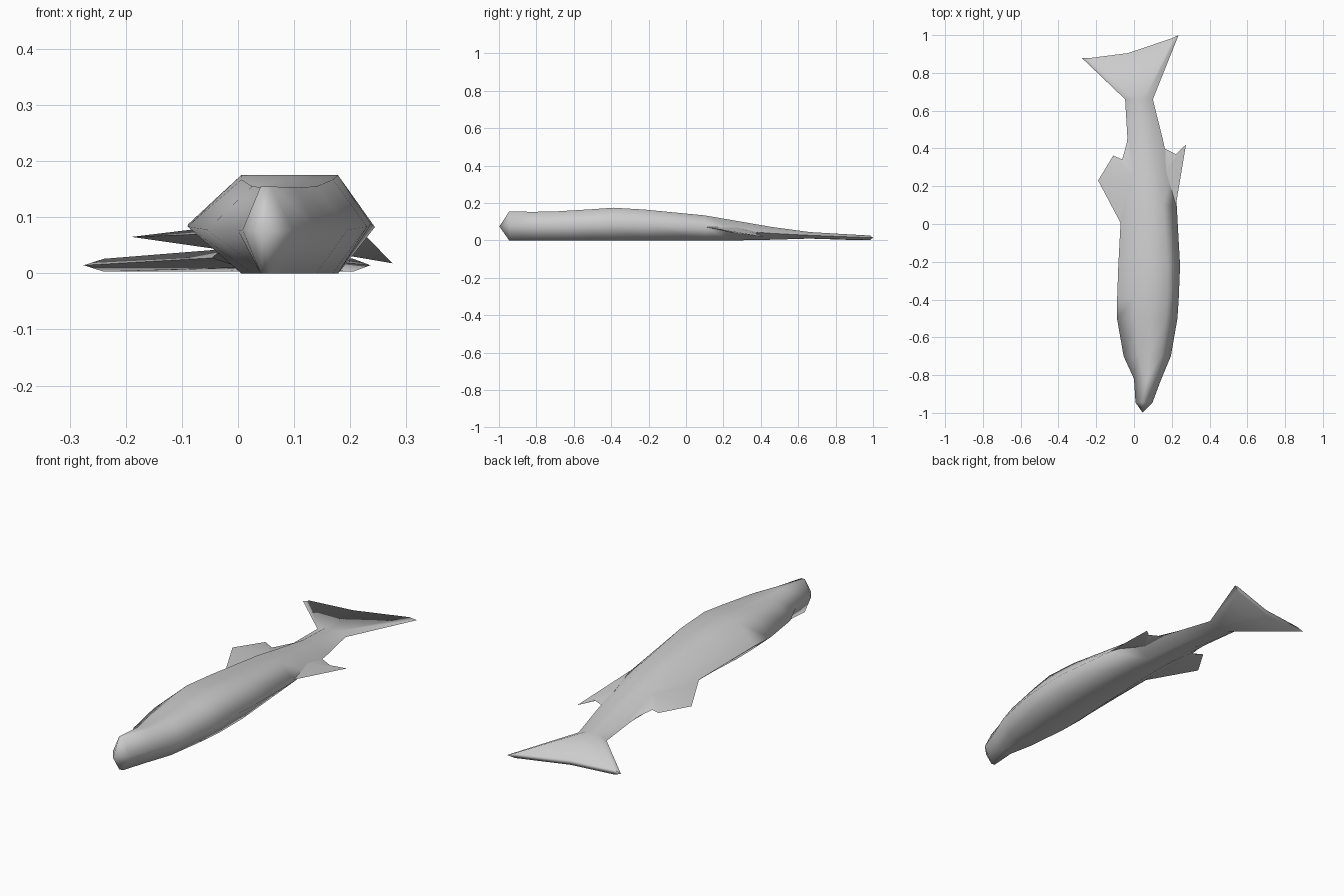
import bpy, bmesh, math
from mathutils import Vector

cube = bpy.data.objects.get("Cube")
if cube:
    bpy.data.objects.remove(cube, do_unlink=True)

grey = bpy.data.materials.new("plain_grey")
grey.use_nodes = True
colour = (0.6, 0.6, 0.6, 1)
grey.diffuse_color = colour
grey.node_tree.nodes["Principled BSDF"].inputs["Base Color"].default_value = colour


def finish(bm, name, angle):
    bmesh.ops.recalc_face_normals(bm, faces=bm.faces)
    mesh = bpy.data.meshes.new(name)
    bm.to_mesh(mesh)
    bm.free()
    mesh.materials.append(grey)
    obj = bpy.data.objects.new(name, mesh)
    bpy.context.collection.objects.link(obj)
    bpy.ops.object.select_all(action='DESELECT')
    obj.select_set(True)
    bpy.context.view_layer.objects.active = obj
    bpy.ops.object.shade_smooth_by_angle(angle=math.radians(angle))


def ring(bm, y, left, right, low, high, a, b):
    """Flattened hexagon with extra centre points above and below."""
    w, mid = right - left, (low + high) / 2
    xa, xb = left + a * w, left + b * w
    xm = (xa + xb) / 2
    pts = [(left, mid), (xa, high), (xm, high), (xb, high),
           (right, mid), (xb, low), (xm, low), (xa, low)]
    return [bm.verts.new((x, y, z)) for x, z in pts]


# Body: y, left, right, low, high, and where the flat side starts and ends
stations = [
    (-0.945, 0.008, 0.098, 0.0, 0.155, 0.36, 0.56),
    (-0.82, 0.000, 0.145, 0.0, 0.153, 0.34, 0.68),
    (-0.70, -0.055, 0.195, 0.0, 0.155, 0.32, 0.78),
    (-0.50, -0.090, 0.230, 0.0, 0.167, 0.30, 0.81),
    (-0.39, -0.089, 0.237, 0.0, 0.175, 0.29, 0.82),
    (-0.22, -0.083, 0.244, 0.0, 0.165, 0.30, 0.80),
    (0.10, -0.066, 0.226, 0.0, 0.134, 0.32, 0.75),
    (0.25, -0.052, 0.196, 0.0, 0.108, 0.32, 0.72),
    (0.46, -0.035, 0.150, 0.004, 0.072, 0.32, 0.70),
    (0.66, -0.047, 0.100, 0.010, 0.045, 0.30, 0.70),
]
bm = bmesh.new()
rings = [ring(bm, *s) for s in stations]

# Tail: a flared ring whose trailing edge is swept and notched
tail = ring(bm, 0.9, -0.275, 0.236, 0.003, 0.026, 0.07, 0.94)
for v in tail:
    if v in (tail[2], tail[6]):
        v.co.x, v.co.y = -0.03, 0.905
    elif v.co.x < 0:
        v.co.y = 0.878
    else:
        v.co.y = 1.0 if v is tail[4] else 0.985
rings.append(tail)

for r, s in zip(rings, rings[1:]):
    for i in range(8):
        j = (i + 1) % 8
        bm.faces.new((r[i], r[j], s[j], s[i]))
bm.faces.new([tail[i] for i in (0, 1, 2, 6, 7)])
bm.faces.new([tail[i] for i in (2, 3, 4, 5, 6)])

# Snout tip
tip = bm.verts.new((0.045, -0.998, 0.075))
for i in range(8):
    bm.faces.new((rings[0][i], rings[0][(i + 1) % 8], tip))
finish(bm, "body_and_tail", 95)


def fin(name, outline, root, thickness):
    """Thin wedge fanned out from a root buried in the body."""
    bm = bmesh.new()
    edge = [bm.verts.new(p) for p in outline]
    top, low = [bm.verts.new(Vector(root) + Vector((0, 0, s * thickness)))
                for s in (1, -1)]
    for a, b in zip(edge, edge[1:]):
        bm.faces.new((top, a, b))
        bm.faces.new((low, b, a))
    for end in (edge[0], edge[-1]):
        bm.faces.new((top, low, end))
    finish(bm, name, 60)


fin("upper_fin",
    [(-0.068, 0.0, 0.07), (-0.19, 0.23, 0.065), (-0.11, 0.362, 0.062),
     (-0.062, 0.342, 0.056), (-0.03, 0.46, 0.042)],
    (0.0, 0.25, 0.063), 0.025)
fin("lower_fin",
    [(0.222, 0.1, 0.073), (0.275, 0.42, 0.018), (0.222, 0.37, 0.038),
     (0.16, 0.4, 0.04)],
    (0.17, 0.28, 0.052), 0.016)
